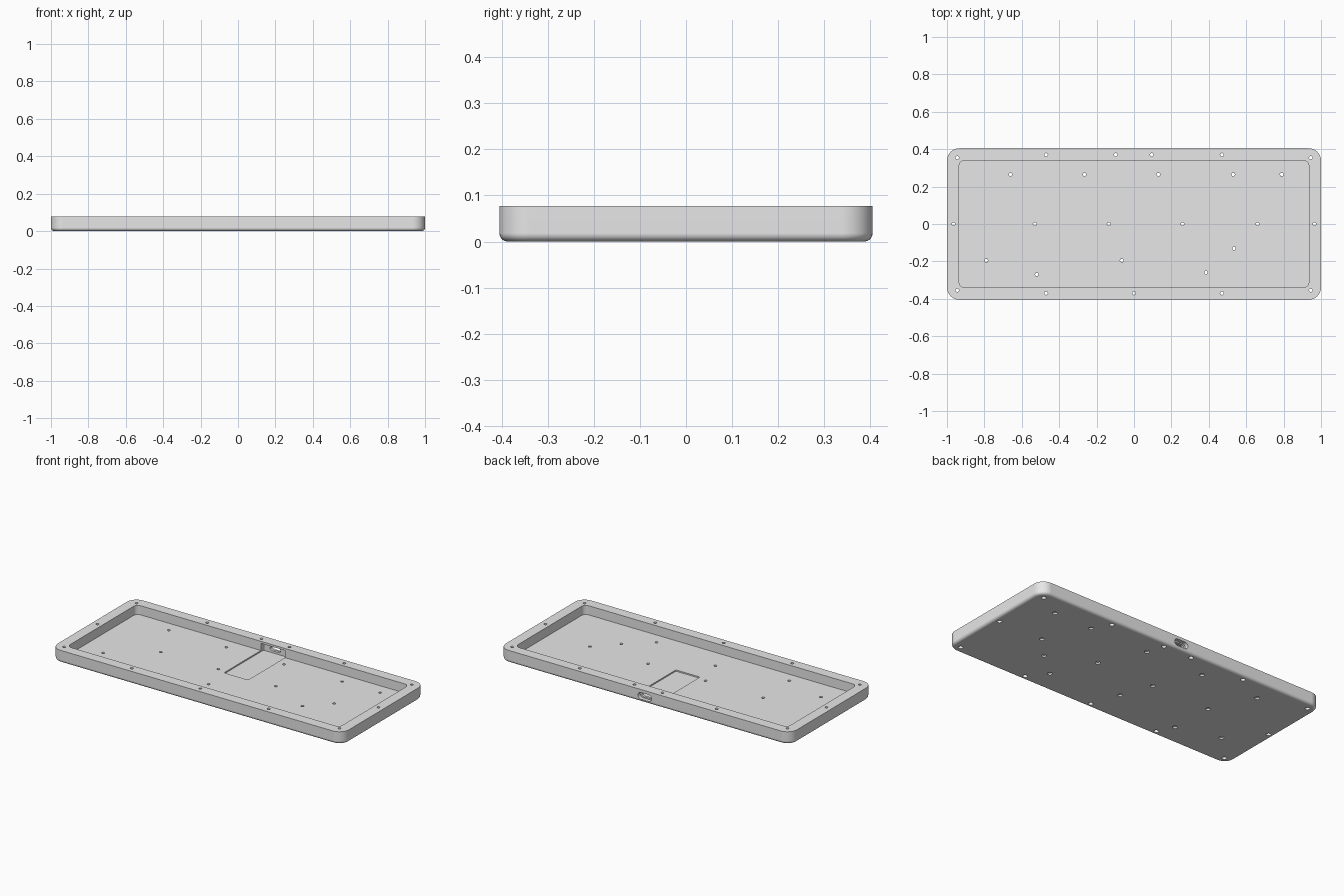
import bpy, bmesh
from math import sin, cos, pi
from mathutils import Matrix

cube = bpy.data.objects.get("Cube")
if cube:
    bpy.data.objects.remove(cube)

HALF_X, HALF_Y, TOP = 1.0, 0.405, 0.077
FLOOR, FILLET, CORNER = 0.02, 0.018, 0.066

grey = bpy.data.materials.new("light grey")
grey.use_nodes = True
grey.diffuse_color = (0.8, 0.8, 0.8, 1)
grey.node_tree.nodes["Principled BSDF"].inputs["Base Color"].default_value = (0.8, 0.8, 0.8, 1)


def rounded(hx, hy, r, steps=10):
    """Counter-clockwise rounded rectangle outline."""
    points = []
    for i, (sx, sy) in enumerate([(1, 1), (-1, 1), (-1, -1), (1, -1)]):
        for k in range(steps + 1):
            a = (i + k / steps) * pi / 2
            points.append((sx * (hx - r) + r * cos(a), sy * (hy - r) + r * sin(a)))
    return points


def loft(bm, rings):
    """Closed solid through a stack of (outline, z) rings."""
    loops = [[bm.verts.new((x, y, z)) for x, y in outline] for outline, z in rings]
    n = len(loops[0])
    for low, high in zip(loops, loops[1:]):
        for i in range(n):
            j = (i + 1) % n
            bm.faces.new((low[i], low[j], high[j], high[i]))
    bm.faces.new(loops[0][::-1])
    bm.faces.new(loops[-1])


def make(name, bm, matrix=None):
    if matrix:
        bm.transform(matrix)
    bmesh.ops.recalc_face_normals(bm, faces=bm.faces[:])
    mesh = bpy.data.meshes.new(name)
    bm.to_mesh(mesh)
    bm.free()
    mesh.materials.append(grey)
    obj = bpy.data.objects.new(name, mesh)
    bpy.context.collection.objects.link(obj)
    return obj


def block(name, outline, z0, z1, matrix=None):
    bm = bmesh.new()
    loft(bm, [(outline, z0), (outline, z1)])
    return make(name, bm, matrix)


# Tray body: rounded slab with a filleted bottom edge
bm = bmesh.new()
rings = []
for k in range(7):
    a = k / 6 * pi / 2
    inset = FILLET * (1 - sin(a))
    rings.append((rounded(HALF_X - inset, HALF_Y - inset, CORNER - inset), FILLET * (1 - cos(a))))
rings.append((rounded(HALF_X, HALF_Y, CORNER), TOP))
loft(bm, rings)
tray = make("case_tray", bm)

# Main cavity
cutters = [block("cavity_cutter", rounded(0.935, 0.34, 0.03), FLOOR, 0.2)]

# Shallow board pocket in the floor, running under the back rim
cutters.append(block("pocket_cutter", rounded(0.083, 0.194, 0.006, 3), 0.012, 0.064,
                     Matrix.Translation((0.002, 0.172, 0))))

# Stepped connector opening through the back wall
for name, hx, hz, y0 in [("port_inner_cutter", 0.036, 0.013, 0.35), ("port_outer_cutter", 0.047, 0.021, 0.382)]:
    turn = Matrix.Translation((0, 0, 0.038)) @ Matrix.Rotation(pi / 2, 4, "X")
    cutters.append(block(name, rounded(hx, hz, hz * 0.99, 8), -0.45, -y0, turn))

# Screw holes, with wider recesses on the underside
rim = [(sx * 0.945, sy * 0.355) for sx in (-1, 1) for sy in (-1, 1)]
rim += [(sx * 0.47, sy * 0.37) for sx in (-1, 1) for sy in (-1, 1)]
rim += [(-0.965, 0), (0.965, 0), (0, -0.37), (-0.098, 0.37), (0.095, 0.37)]
inner = [(x, 0.265) for x in (-0.66, -0.265, 0.13, 0.53, 0.79)]
inner += [(x, 0) for x in (-0.53, -0.135, 0.26, 0.66)]
inner += [(-0.79, -0.195), (-0.065, -0.195), (0.535, -0.13), (-0.52, -0.27), (0.385, -0.26)]
bm = bmesh.new()
for holes, depth in [(rim, 0.035), (inner, 0.01)]:
    for x, y in holes:
        def circle(r):
            return [(x + r * cos(i * pi / 10), y + r * sin(i * pi / 10)) for i in range(20)]
        loft(bm, [(circle(0.014), -0.02), (circle(0.014), depth), (circle(0.009), depth), (circle(0.009), 0.1)])
cutters.append(make("screw_hole_cutter", bm))

# Cut everything out, then drop the cutters
for cutter in cutters:
    cutter.hide_render = True
    mod = tray.modifiers.new(cutter.name, "BOOLEAN")
    mod.operation, mod.solver, mod.object = "DIFFERENCE", "EXACT", cutter
bpy.context.view_layer.update()
result = bpy.data.meshes.new_from_object(tray.evaluated_get(bpy.context.evaluated_depsgraph_get()))
tray.modifiers.clear()
tray.data = result
tray.data.materials.clear()
tray.data.materials.append(grey)
for face in tray.data.polygons:
    face.material_index = 0
for cutter in cutters:
    bpy.data.objects.remove(cutter)

# Smooth rounded walls, crisp edges
bpy.ops.object.select_all(action="DESELECT")
tray.select_set(True)
bpy.context.view_layer.objects.active = tray
bpy.ops.object.shade_smooth_by_angle()
weighted = tray.modifiers.new("even_normals", "WEIGHTED_NORMAL")
weighted.keep_sharp = True
